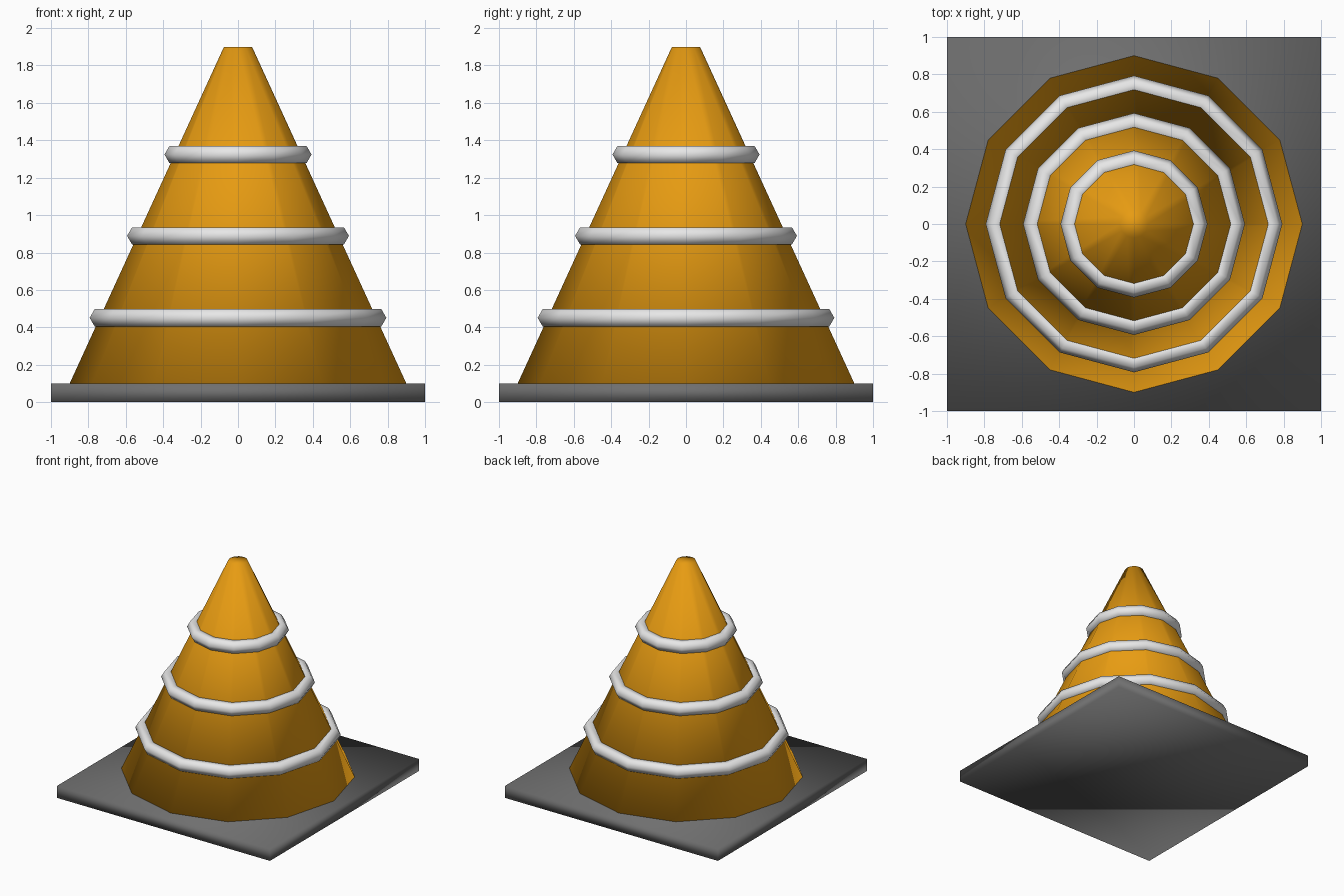
import bpy

cube = bpy.data.objects.get("Cube")
if cube:
    bpy.data.objects.remove(cube, do_unlink=True)


def make_material(name, rgb):
    mat = bpy.data.materials.new(name)
    mat.use_nodes = True
    color = (*rgb, 1.0)
    mat.diffuse_color = color
    mat.node_tree.nodes["Principled BSDF"].inputs["Base Color"].default_value = color
    return mat


def finish(name, mat):
    # Name the new part, colour it and shade it smooth throughout
    obj = bpy.context.object
    obj.name = name
    obj.data.materials.append(mat)
    bpy.ops.object.shade_smooth()
    return obj


orange = make_material("orange plastic", (0.80, 0.33, 0.006))
white = make_material("white band", (0.80, 0.80, 0.80))
grey = make_material("dark grey rubber", (0.16, 0.16, 0.16))

SIDES = 12
BASE_H, TOP_Z = 0.10, 1.90
R_BOTTOM, R_TOP = 0.90, 0.075

# Square base slab
bpy.ops.mesh.primitive_cube_add(size=2, location=(0, 0, BASE_H / 2))
base = bpy.context.object
for v in base.data.vertices:
    v.co.z *= BASE_H / 2
finish("base_slab", grey)

# Tapered body
bpy.ops.mesh.primitive_cone_add(
    vertices=SIDES, radius1=R_BOTTOM, radius2=R_TOP, depth=TOP_Z - BASE_H,
    location=(0, 0, (TOP_Z + BASE_H) / 2))
finish("cone_body", orange)

# Three hexagonal-section rings that hug the body
for label, z, radius in (("lower", 0.451, 0.74), ("middle", 0.889, 0.54), ("upper", 1.324, 0.34)):
    bpy.ops.mesh.primitive_torus_add(
        major_segments=SIDES, minor_segments=6,
        major_radius=radius, minor_radius=0.053, location=(0, 0, z))
    finish(label + "_ring", white)
